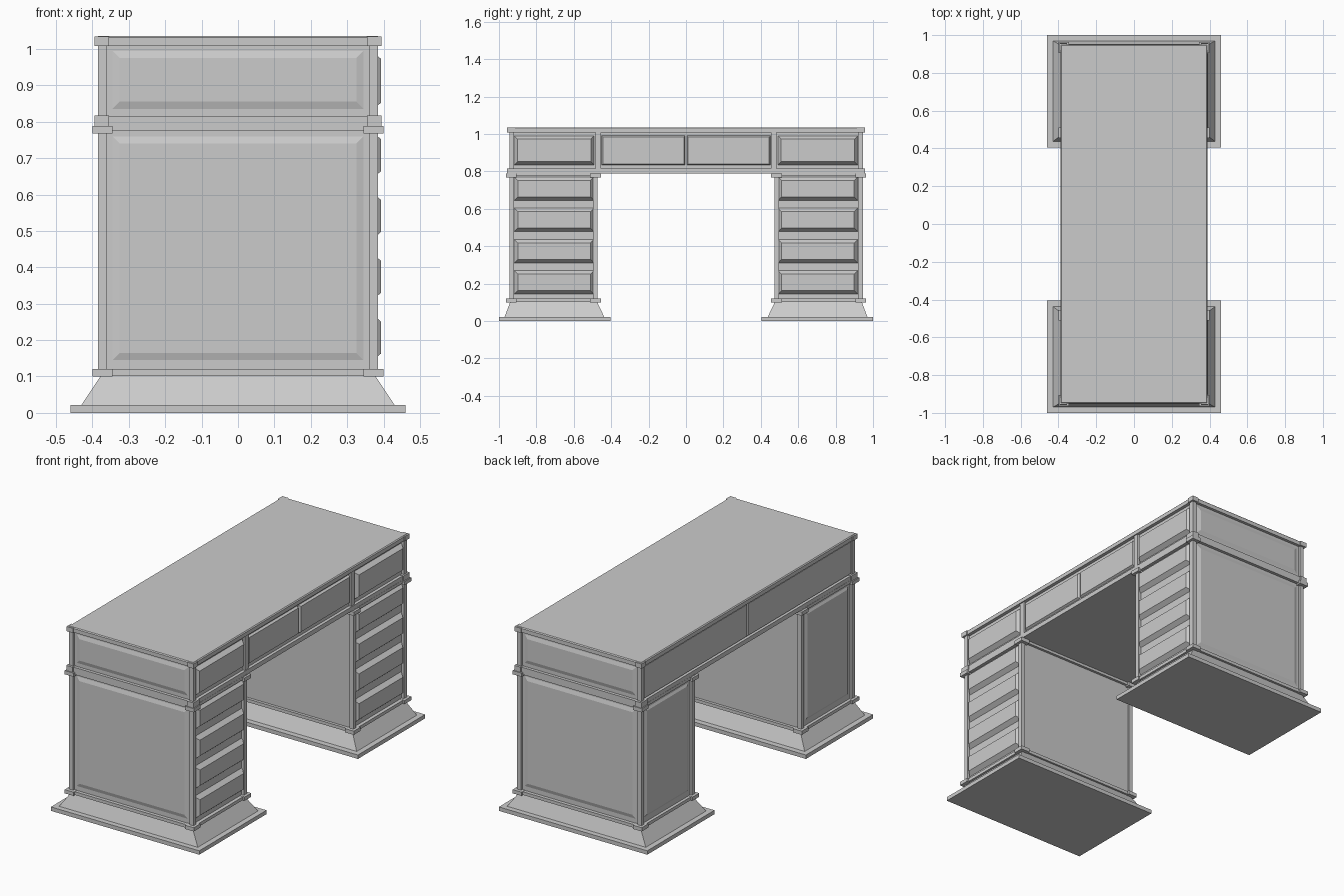
import bpy, bmesh
from mathutils import Vector

if "Cube" in bpy.data.objects:
    bpy.data.objects.remove(bpy.data.objects["Cube"])


def mesh_object(name, bm):
    bmesh.ops.recalc_face_normals(bm, faces=bm.faces)
    me = bpy.data.meshes.new(name)
    bm.to_mesh(me)
    bm.free()
    ob = bpy.data.objects.new(name, me)
    bpy.context.collection.objects.link(ob)
    return ob


def loft(name, rings):
    """Join rings of four corner points into a capped solid."""
    bm = bmesh.new()
    loops = [[bm.verts.new(p) for p in r] for r in rings]
    for a, b in zip(loops, loops[1:]):
        for i in range(4):
            j = (i + 1) % 4
            bm.faces.new((a[i], a[j], b[j], b[i]))
    bm.faces.new(loops[0])
    bm.faces.new(loops[-1])
    return mesh_object(name, bm)


def rect(x0, x1, y0, y1, z):
    return [(x0, y0, z), (x1, y0, z), (x1, y1, z), (x0, y1, z)]


def box(name, x0, x1, y0, y1, z0, z1):
    return loft(name, [rect(x0, x1, y0, y1, z0), rect(x0, x1, y0, y1, z1)])


def panel(name, axis, base, height, a0, a1, z0, z1, bevel):
    """Raised panel with sloping borders on a plane facing along x or y."""
    rings = []
    for d, s in ((base, 0), (base + height, bevel)):
        ring = [(a0 + s, z0 + s), (a1 - s, z0 + s), (a1 - s, z1 - s), (a0 + s, z1 - s)]
        rings.append([(d, a, z) if axis == 'x' else (a, d, z) for a, z in ring])
    return loft(name, rings)


Y0, Y1 = 0.472, 0.945      # pedestal extent along y
X = 0.385                  # half depth

for s, side in ((-1, "left"), (1, "right")):
    def ybox(name, x0, x1, y0, y1, z0, z1):
        a, b = sorted((s * y0, s * y1))
        return box(f"{side}_{name}", x0, x1, a, b, z0, z1)

    def xpanel(name, base, h, y0, y1, z0, z1, bevel):
        a, b = sorted((s * y0, s * y1))
        return panel(f"{side}_{name}", 'x', base, h, a, b, z0, z1, bevel)

    # plinth and sloping foot
    ybox("plinth", -0.46, 0.46, 0.405, 1.0, 0, 0.022)
    loft(f"{side}_sloping_foot", [
        rect(-0.43, 0.43, s * 0.437, s * 0.97, 0.022),
        rect(-0.377, 0.377, s * 0.475, s * 0.94, 0.102)])

    # pedestal carcass, bottom moulding, top moulding
    ybox("pedestal_body", -0.373, 0.37, Y0 + 0.008, Y1 - 0.011, 0.1, 0.80)
    ybox("bottom_moulding", -0.39, 0.39, Y0 - 0.008, Y1 + 0.008, 0.102, 0.12)
    ybox("top_moulding", -0.388, 0.388, Y0 - 0.006, Y1 + 0.006, 0.775, 0.792)

    # corner posts with block feet and caps
    for sx in (-1, 1):
        for y, inner in ((Y0, 1), (Y1, -1)):
            xs = sorted((sx * X, sx * 0.36))
            ys = sorted((y, y + inner * 0.025))
            ybox("corner_post", *xs, *ys, 0.1, 0.80)
            for z0, z1 in ((0.1, 0.121), (0.767, 0.788)):
                xb = sorted((sx * 0.40, sx * 0.345))
                yb = sorted((y - inner * 0.018, y + inner * 0.04))
                ybox("corner_block", *xb, *yb, z0, z1)
        # upper corner post and blocks
        xs = sorted((sx * X, sx * 0.36))
        ybox("upper_post", *xs, Y1 - 0.025, Y1, 0.80, 1.02)
        xb = sorted((sx * 0.394, sx * 0.355))
        ybox("upper_block_low", *xb, Y1 - 0.04, Y1 + 0.013, 0.787, 0.817)
        ybox("upper_block_high", *xb, Y1 - 0.03, Y1 + 0.011, 1.008, 1.034)

    # four pedestal drawers, the drawer above and the centre drawer
    for i in range(4):
        z = 0.207 + i * 0.167
        xpanel("pedestal_drawer", 0.368, 0.025, 0.49, 0.92, z - 0.065, z + 0.065, 0.021)
    xpanel("upper_drawer", 0.368, 0.025, 0.49, 0.92, 0.833, 0.992, 0.019)
    xpanel("centre_drawer", 0.368, 0.014, 0.003, 0.452, 0.833, 0.992, 0.008)
    ybox("drawer_divider", 0.36, 0.383, 0.455, 0.485, 0.81, 1.01)

    # shallow panels on back, outer end and kneehole side
    xpanel("back_panel", -0.373, -0.007, 0.52, 0.90, 0.15, 0.755, 0.012)
    xpanel("upper_back_panel", -0.37, -0.012, 0.003, 0.918, 0.82, 1.005, 0.004)
    ye = Y1 - 0.011
    panel(f"{side}_end_panel", 'y', s * ye, s * 0.006, -0.345, 0.345, 0.145, 0.76, 0.02)
    panel(f"{side}_upper_end_panel", 'y', s * ye, s * 0.006, -0.345, 0.345, 0.835, 0.995, 0.02)

# upper case spanning both pedestals, with its lower rail
box("upper_case", -0.37, 0.37, -Y1 + 0.011, Y1 - 0.011, 0.80, 1.015)
box("lower_rail", -0.387, 0.387, -0.951, 0.951, 0.79, 0.815)

# table top with a small chamfer along its upper edge
loft("table_top", [
    rect(-0.389, 0.389, -0.95, 0.95, 1.009),
    rect(-0.389, 0.389, -0.95, 0.95, 1.031),
    rect(-0.384, 0.384, -0.945, 0.945, 1.036)])
